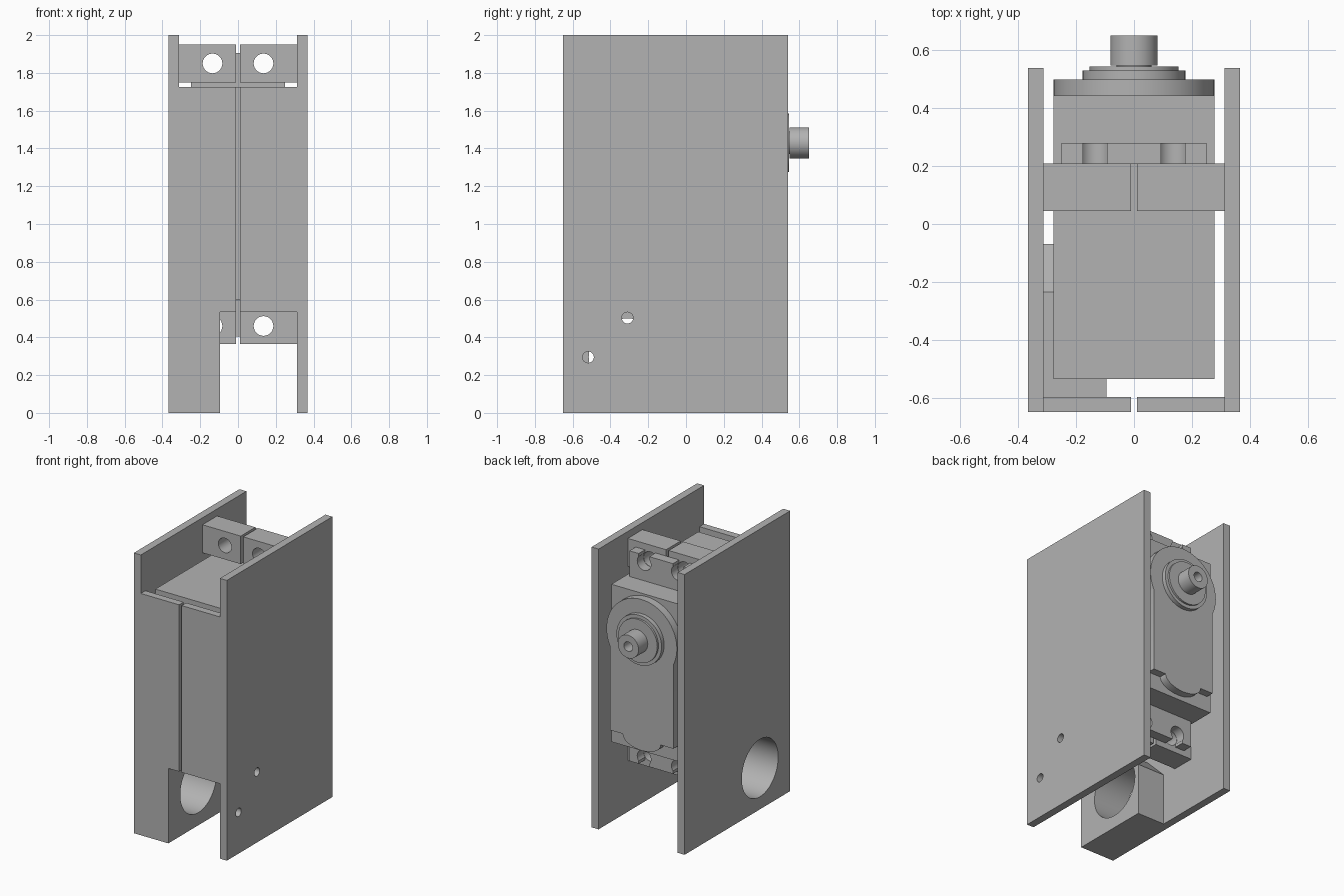
import bpy, bmesh, math
from mathutils import Matrix, Vector

cube = bpy.data.objects.get("Cube")
if cube:
    bpy.data.objects.remove(cube, do_unlink=True)

grey = bpy.data.materials.new("light_grey")
grey.use_nodes = True
COLOUR = (0.45, 0.45, 0.45, 1)
grey.diffuse_color = COLOUR
grey.node_tree.nodes["Principled BSDF"].inputs["Base Color"].default_value = COLOUR


def finish(name, bm):
    bmesh.ops.recalc_face_normals(bm, faces=bm.faces)
    mesh = bpy.data.meshes.new(name)
    bm.to_mesh(mesh)
    bm.free()
    mesh.materials.append(grey)
    obj = bpy.data.objects.new(name, mesh)
    bpy.context.collection.objects.link(obj)
    return obj


def box(name, x, y, z):
    bm = bmesh.new()
    bmesh.ops.create_cube(bm, size=1)
    for v in bm.verts:
        v.co = [lo + (c + 0.5) * (hi - lo) for c, (lo, hi) in zip(v.co, (x, y, z))]
    return finish(name, bm)


def cylinder(name, axis, centre, r, span, sides=48):
    """Cylinder along x or y; centre gives the other two coordinates."""
    bm = bmesh.new()
    bmesh.ops.create_cone(bm, cap_ends=True, segments=sides, radius1=r, radius2=r,
                          depth=span[1] - span[0])
    mid = sum(span) / 2
    if axis == "X":
        turn, pos = Matrix.Rotation(math.pi / 2, 4, "Y"), (mid, *centre)
    else:
        turn, pos = Matrix.Rotation(math.pi / 2, 4, "X"), (centre[0], mid, centre[1])
    bm.transform(Matrix.Translation(pos) @ turn)
    return finish(name, bm)


def prism(name, axis, outline, span):
    """Extrude an outline of (y, z) along x, or of (x, z) along y."""
    bm = bmesh.new()
    place = (lambda a, b: (span[0], a, b)) if axis == "X" else (lambda a, b: (a, span[0], b))
    face = bm.faces.new([bm.verts.new(place(a, b)) for a, b in outline])
    new = bmesh.ops.extrude_face_region(bm, geom=[face])["geom"]
    depth = span[1] - span[0]
    shift = Vector((depth, 0, 0)) if axis == "X" else Vector((0, depth, 0))
    bmesh.ops.translate(bm, vec=shift, verts=[v for v in new if isinstance(v, bmesh.types.BMVert)])
    return finish(name, bm)


def combine(obj, others, operation):
    for other in others:
        mod = obj.modifiers.new("join", "BOOLEAN")
        mod.operation, mod.solver, mod.object = operation, "EXACT", other
        bpy.context.view_layer.update()
        deps = bpy.context.evaluated_depsgraph_get()
        mesh = bpy.data.meshes.new_from_object(obj.evaluated_get(deps))
        obj.modifiers.clear()
        obj.data = mesh
        bpy.data.objects.remove(other, do_unlink=True)
    return obj


SIDE_Y, FULL_Z = (-0.65, 0.54), (0, 2)
WALL_Z = (0.535, 1.725)
ROD = (-0.31, 0.295)          # pivot axis in y, z
SHAFT = (0, 1.43)             # output shaft axis in x, z
MID_Z = 1.155                 # motor centre height

# Left half of the shell: plain plate with pivot holes, plus front wall
left_plate = box("left_side_plate", (0.312, 0.367), SIDE_Y, FULL_Z)
holes = [cylinder("cutter", "X", ROD, 0.05, (0.2, 0.5))]
for i in range(4):
    a = i * math.pi / 2
    spot = (ROD[0] + 0.208 * math.cos(a), ROD[1] + 0.208 * math.sin(a))
    holes.append(cylinder("cutter", "X", spot, 0.03, (0.2, 0.5), 32))
combine(left_plate, holes, "DIFFERENCE")
left_wall = box("left_front_wall", (0.01, 0.33), (-0.65, -0.598), WALL_Z)
combine(left_plate, [left_wall], "UNION")

# Right half of the shell: plate, front wall and bored pivot block
right_plate = box("right_side_plate", (-0.367, -0.312), SIDE_Y, FULL_Z)
right_wall = box("right_front_wall", (-0.33, -0.01), (-0.65, -0.598), (0.4, 1.725))
notch = box("cutter", (-0.095, 0.1), (-0.8, -0.5), (0.2, 0.535))
combine(right_wall, [notch], "DIFFERENCE")
block = prism("pivot_block", "X", [(-0.65, 0), (-0.07, 0), (-0.07, 0.37),
                                   (-0.235, 0.535), (-0.65, 0.535)], (-0.34, -0.095))
combine(right_plate, [right_wall, block], "UNION")
combine(right_plate, [cylinder("cutter", "X", ROD, 0.205, (-0.5, 0), 64)], "DIFFERENCE")

# Four bored mounting lugs for the motor
for end, z in (("lower", (0.365, 0.56)), ("upper", (1.75, 1.95))):
    for side, s in (("left", 1), ("right", -1)):
        lug = box(f"{end}_{side}_lug", sorted((s * 0.01, s * 0.312)), (0.045, 0.21), z)
        hole_z = MID_Z + (0.695 if end == "upper" else -0.695)
        bore = cylinder("cutter", "Y", (s * 0.135, hole_z), 0.052, (0, 0.3))
        combine(lug, [bore], "DIFFERENCE")

# Motor case
box("motor_case", (-0.278, 0.278), (-0.535, 0.445), (0.598, 1.722))

# Slotted motor flanges
for end, s in (("lower", -1), ("upper", 1)):
    z = sorted((MID_Z + s * 0.56, MID_Z + s * 0.75))
    flange = box(f"{end}_motor_flange", (-0.25, 0.25), (0.21, 0.28), z)
    for x in (-0.135, 0.135):
        bore = cylinder("cutter", "Y", (x, MID_Z + s * 0.695), 0.054, (0.1, 0.4))
        slot = box("cutter", (x - 0.042, x + 0.042), (0.1, 0.4),
                   sorted((MID_Z + s * 0.695, MID_Z + s * 0.9)))
        combine(flange, [bore, slot], "DIFFERENCE")

# Raised gear cover: round top, straight sides, rounded tongue at the bottom
tongue = [(0.15 * math.cos(t), 0.71 - 0.08 * math.sin(t))
          for t in (math.pi * i / 16 for i in range(17))]
cover = prism("gear_cover", "Y", [(0.25, SHAFT[1]), (0.25, 0.71)] + tongue +
              [(-0.25, 0.71), (-0.25, SHAFT[1])], (0.44, 0.5))
combine(cover, [cylinder("cover_disc", "Y", SHAFT, 0.278, (0.44, 0.5), 64)], "UNION")

# Stepped collar and hollow output shaft
cylinder("collar_base", "Y", SHAFT, 0.178, (0.495, 0.53))
cylinder("collar_top", "Y", SHAFT, 0.154, (0.525, 0.544))
cylinder("shaft_neck", "Y", SHAFT, 0.06, (0.54, 0.56))
shaft = cylinder("output_shaft", "Y", SHAFT, 0.082, (0.548, 0.652))
combine(shaft, [cylinder("cutter", "Y", SHAFT, 0.034, (0.575, 0.7), 32)], "DIFFERENCE")

# Smooth curved surfaces, keep edges crisp
bpy.ops.object.select_all(action="DESELECT")
for obj in bpy.context.collection.objects:
    if obj.type == "MESH" and obj.data.materials and obj.data.materials[0] == grey:
        obj.select_set(True)
        bpy.context.view_layer.objects.active = obj
bpy.ops.object.shade_smooth_by_angle(angle=math.radians(30))
